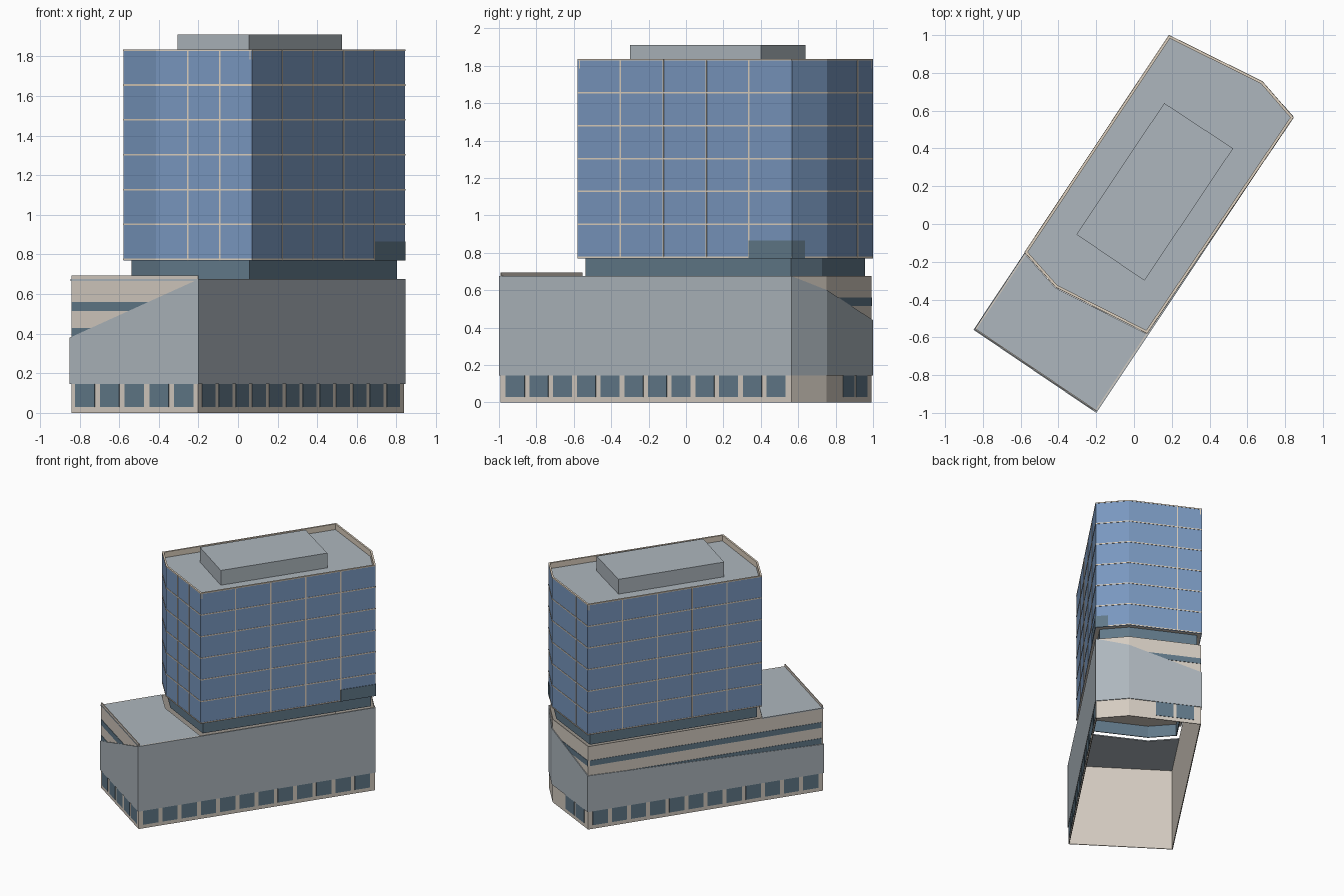
import bpy, bmesh
from mathutils import Vector

if "Cube" in bpy.data.objects:
    bpy.data.objects.remove(bpy.data.objects["Cube"])


def material(name, rgb):
    m = bpy.data.materials.new(name)
    m.diffuse_color = (*rgb, 1)
    m.use_nodes = True
    m.node_tree.nodes["Principled BSDF"].inputs["Base Color"].default_value = m.diffuse_color
    return m


STONE = material("stone", (0.66, 0.60, 0.53))
PANEL = material("grey_panel", (0.42, 0.47, 0.51))
GLASS = material("blue_glass", (0.19, 0.31, 0.52))
WINDOW = material("dark_window", (0.12, 0.19, 0.25))
TRIM = material("pale_trim", (0.72, 0.63, 0.52))


def finish(name, bm, mat):
    bmesh.ops.recalc_face_normals(bm, faces=bm.faces)
    me = bpy.data.meshes.new(name)
    bm.to_mesh(me)
    bm.free()
    me.materials.append(mat)
    ob = bpy.data.objects.new(name, me)
    bpy.context.collection.objects.link(ob)
    return ob


def prism(name, pts, z0, z1, mat):
    bm = bmesh.new()
    f = bm.faces.new([bm.verts.new((x, y, z0)) for x, y in pts])
    r = bmesh.ops.extrude_face_region(bm, geom=[f])
    vs = [g for g in r["geom"] if isinstance(g, bmesh.types.BMVert)]
    bmesh.ops.translate(bm, verts=vs, vec=(0, 0, z1 - z0))
    return finish(name, bm, mat)


def slab(bm, edge, t0, t1, z0, za, zb=None, out=0.0, thick=0.006):
    """Thin wall piece along a plan edge; its top runs from za to zb."""
    p, q = map(Vector, edge)
    d = q - p
    n = Vector((d.y, -d.x)).normalized()
    zb = za if zb is None else zb
    v = []
    for o in (out, out - thick):
        a, b = p + d * t0 + n * o, p + d * t1 + n * o
        v += [bm.verts.new(c) for c in
              ((a.x, a.y, z0), (b.x, b.y, z0), (b.x, b.y, zb), (a.x, a.y, za))]
    for f in ((0, 1, 2, 3), (7, 6, 5, 4), (0, 4, 5, 1),
              (1, 5, 6, 2), (2, 6, 7, 3), (3, 7, 4, 0)):
        bm.faces.new([v[i] for i in f])


def edges(pts):
    return list(zip(pts, pts[1:] + pts[:1]))


def inset(pts, d):
    res = []
    for i, p in enumerate(pts):
        a = (Vector(p) - Vector(pts[i - 1])).normalized()
        b = (Vector(pts[(i + 1) % len(pts)]) - Vector(p)).normalized()
        n = Vector((-a.y - b.y, a.x + b.x)).normalized()
        res.append(tuple(Vector(p) + n * d / n.dot(Vector((-a.y, a.x)))))
    return res


# Plan outlines, counter-clockwise
L, F, R, C, B = (-0.85, -0.56), (-0.20, -1.0), (0.845, 0.565), (0.68, 0.755), (0.185, 1.0)
podium = [L, F, R, C, B]
tower = [(-0.58, -0.15), (-0.415, -0.335), (0.07, -0.58), R, C, B]
front, right, corner, back, left = edges(podium)

# Podium stone walls, open underneath; front parapet is higher
bm = bmesh.new()
for i, e in enumerate(edges(inset(podium, 0.006))):
    slab(bm, e, 0, 1, 0, 0.695 if i == 0 else 0.675)
finish("podium_walls", bm, STONE)

# Podium ribbon windows
bm = bmesh.new()
for e in (front, back, left):
    for z in (0.385, 0.515):
        slab(bm, e, 0.01, 0.99, z, z + 0.045, out=-0.003, thick=0.005)
finish("ribbon_windows", bm, WINDOW)

# Grey cladding with sloping top edge
tops = [0.38, 0.675, 0.675, 0.60, 0.44]
bm = bmesh.new()
for e, (za, zb) in zip(edges(podium), edges(tops)):
    slab(bm, e, 0, 1, 0.145, za, zb)
finish("podium_cladding", bm, PANEL)

# Ground floor windows
bm = bmesh.new()
for e, start, pitch, width, count in ((front, 0.04, 0.192, 0.15, 5),
                                      (right, 0.022, 0.081, 0.064, 12),
                                      (left, 0.022, 0.081, 0.064, 12),
                                      (back, 0.37, 0.28, 0.24, 2)):
    for i in range(count):
        t = start + i * pitch
        slab(bm, e, t, t + width, 0.03, 0.145, out=-0.003, thick=0.005)
finish("ground_windows", bm, WINDOW)

# Podium roof, only in front of the tower
prism("podium_roof", inset([L, F, tower[2], tower[1], tower[0]], 0.003), 0.667, 0.675, PANEL)

# Recessed storey under the tower
bm = bmesh.new()
for e in edges(inset(tower, 0.034)):
    slab(bm, e, 0, 1, 0.675, 0.775)
finish("recessed_storey", bm, WINDOW)

# Tower glazing, underside, roof and parapet
Z0, Z1 = 0.77, 1.835
bm = bmesh.new()
for e in edges(tower):
    slab(bm, e, 0, 1, Z0, 1.827, out=-0.002)
finish("tower_glazing", bm, GLASS)
prism("tower_underside", inset(tower, 0.004), Z0, Z0 + 0.01, STONE)
prism("tower_roof", inset(tower, 0.006), 1.78, 1.79, PANEL)
bm = bmesh.new()
for e in edges(tower):
    slab(bm, e, 0, 1, 1.827, Z1, thick=0.014)
    slab(bm, e, 0, 1, 1.785, 1.828, out=-0.008)
finish("tower_parapet", bm, TRIM)

# Floor lines and mullions
bm = bmesh.new()
bays = [[], [1 / 3, 2 / 3], [0.2, 0.4, 0.6, 0.8], [], [2 / 3], [0.2, 0.4, 0.6, 0.8]]
for e, marks in zip(edges(tower), bays):
    length = (Vector(e[1]) - Vector(e[0])).length
    for k in range(6):
        z = 0.776 + k * 0.176
        slab(bm, e, 0, 1, z - 0.004, z + 0.004, out=0.001)
    for t in marks:
        h = 0.004 / length
        slab(bm, e, t - h, t + h, Z0, Z1, out=0.001)
finish("tower_mullions", bm, TRIM)

# Dark glazed patch at the right corner of the lowest storey
bm = bmesh.new()
slab(bm, (tower[2], R), 0.8, 1, Z0, 0.865, out=0.002)
slab(bm, corner, 0, 0.37, Z0, 0.865, out=0.002)
finish("corner_patch", bm, WINDOW)

# Rooftop plant room
prism("plant_room", [(-0.305, -0.055), (0.055, -0.30), (0.525, 0.40), (0.16, 0.64)],
      1.785, 1.91, PANEL)
